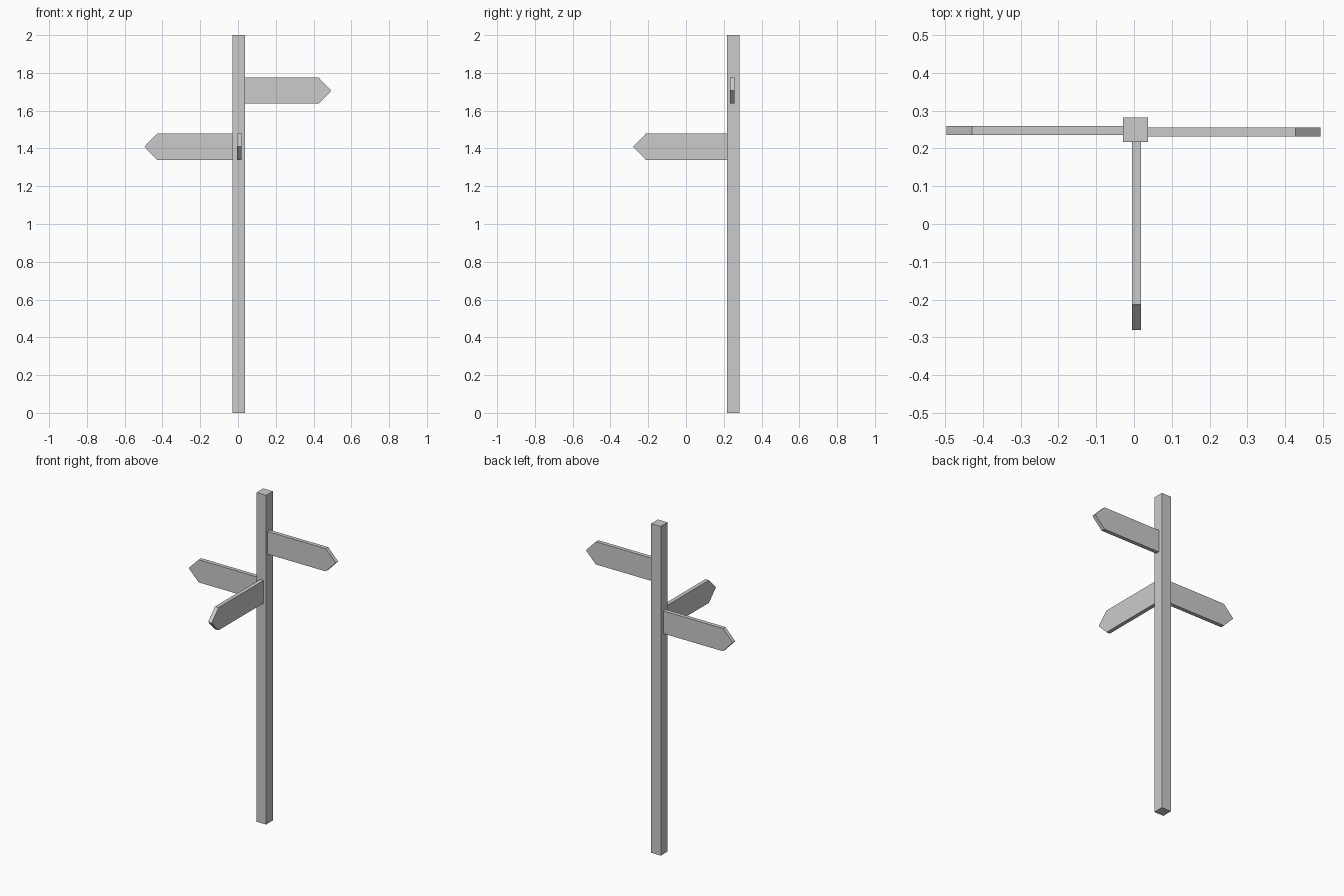
import bpy, bmesh
from mathutils import Vector

if "Cube" in bpy.data.objects:
    bpy.data.objects.remove(bpy.data.objects["Cube"])

POST = Vector((0.004, 0.25))   # post centre in plan
HALF = 0.0325                  # post half width


def prism(name, profile, offset):
    """Extrude a flat 3D outline along an offset into a closed solid."""
    bm = bmesh.new()
    face = bm.faces.new([bm.verts.new(p) for p in profile])
    result = bmesh.ops.extrude_face_region(bm, geom=[face], use_keep_orig=True)
    moved = [g for g in result["geom"] if isinstance(g, bmesh.types.BMVert)]
    bmesh.ops.translate(bm, verts=moved, vec=offset)
    bmesh.ops.recalc_face_normals(bm, faces=bm.faces)
    mesh = bpy.data.meshes.new(name)
    bm.to_mesh(mesh)
    bm.free()
    obj = bpy.data.objects.new(name, mesh)
    bpy.context.collection.objects.link(obj)
    return obj


def sign(name, direction, side, tip, z, height=0.138, thick=0.024, point=0.067):
    """Pointed board running out from the post; side is its thin-axis centre."""
    dx, dy = direction
    start = (POST.x * dx + POST.y * dy) + HALF - 0.002
    outline = [(start, -height / 2), (tip - point, -height / 2), (tip, 0),
               (tip - point, height / 2), (start, height / 2)]
    across = Vector((abs(dy), abs(dx), 0))
    base = across * (side - thick / 2)
    pts = [base + Vector((dx * a, dy * a, z + h)) for a, h in outline]
    return prism(name, pts, across * thick)


# Square post
corners = [(-1, -1), (1, -1), (1, 1), (-1, 1)]
prism("post", [(POST.x + HALF * a, POST.y + HALF * b, 0) for a, b in corners],
      Vector((0, 0, 2)))

# Arrow boards
sign("right_sign", (1, 0), 0.244, 0.494, 1.706)
sign("left_sign", (-1, 0), 0.247, 0.496, 1.409)
sign("front_sign", (0, -1), 0.007, 0.28, 1.409)
